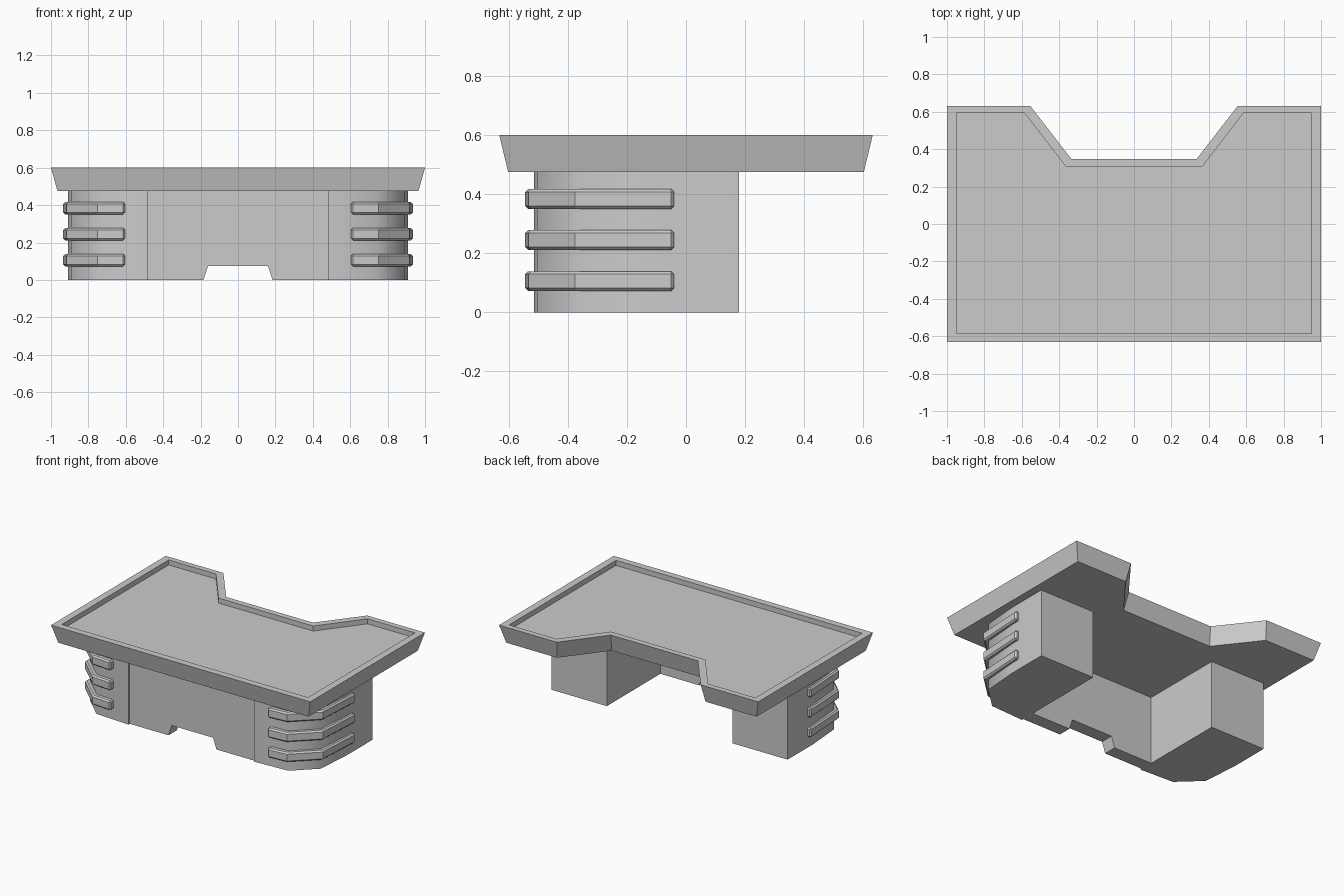
import bpy, bmesh
from math import radians

if "Cube" in bpy.data.objects:
    bpy.data.objects.remove(bpy.data.objects["Cube"])


def loft(name, rings, mirror=False, smooth=None, bevel=0):
    """Closed solid through rings of equal point count, capped at both ends."""
    bm = bmesh.new()
    loops = [[bm.verts.new(p) for p in ring] for ring in rings]
    for a, b in zip(loops, loops[1:]):
        for i in range(len(a)):
            j = (i + 1) % len(a)
            bm.faces.new((a[i], a[j], b[j], b[i]))
    bm.faces.new(loops[0][::-1])
    bm.faces.new(loops[-1])
    bmesh.ops.recalc_face_normals(bm, faces=bm.faces)
    mesh = bpy.data.meshes.new(name)
    bm.to_mesh(mesh)
    bm.free()
    if smooth:
        mesh.shade_smooth()
        mesh.set_sharp_from_angle(angle=radians(smooth))
    obj = bpy.data.objects.new(name, mesh)
    bpy.context.collection.objects.link(obj)
    if bevel:
        mod = obj.modifiers.new("Bevel", 'BEVEL')
        mod.width, mod.segments = bevel, 1
        mod.limit_method, mod.angle_limit = 'ANGLE', radians(60)
    if mirror:
        obj.modifiers.new("Mirror", 'MIRROR')
    return obj


def prism(name, outline, z0, z1, **kw):
    return loft(name, [[(x, y, z) for x, y in outline] for z in (z0, z1)], **kw)


# Desk top: flared edge, raised rim, sunken surface, notch at the back
def top_ring(z, w, front, back, notch_out, notch_in, notch_y):
    half = [(w, front), (w, back), (notch_out, back), (notch_in, notch_y)]
    pts = half + [(-x, y) for x, y in reversed(half)]
    return [(x, y, z) for x, y in pts]


inner = (0.95, -0.585, 0.593, 0.585, 0.365, 0.307)
loft("desk_top", [
    top_ring(0.475, 0.965, -0.602, 0.602, 0.573, 0.352, 0.318),
    top_ring(0.6, 1.0, -0.632, 0.632, 0.555, 0.335, 0.348),
    top_ring(0.6, *inner),
    top_ring(0.565, *inner),
])

# Pedestals with a faceted outer front corner
prism("pedestal",
      [(0.485, -0.515), (0.74, -0.502), (0.89, -0.36), (0.91, -0.1),
       (0.91, 0.18), (0.485, 0.18)],
      0, 0.475, mirror=True, smooth=45)

# Three trim bars wrapping each pedestal corner
bar = [(0.605, -0.545), (0.75, -0.533), (0.917, -0.375), (0.935, -0.04),
       (0.88, -0.04), (0.86, -0.34), (0.72, -0.475), (0.605, -0.48)]
for i, z in enumerate((0.072, 0.211, 0.35)):
    prism(f"trim_bar_{i + 1}", bar, z, z + 0.067, mirror=True, bevel=0.01)

# Front panel with a cut-out at the floor
panel = [(-0.487, 0), (-0.185, 0), (-0.16, 0.075), (0.16, 0.075),
         (0.185, 0), (0.487, 0), (0.487, 0.475), (-0.487, 0.475)]
loft("front_panel", [[(x, y, z) for x, z in panel] for y in (-0.502, -0.41)])
